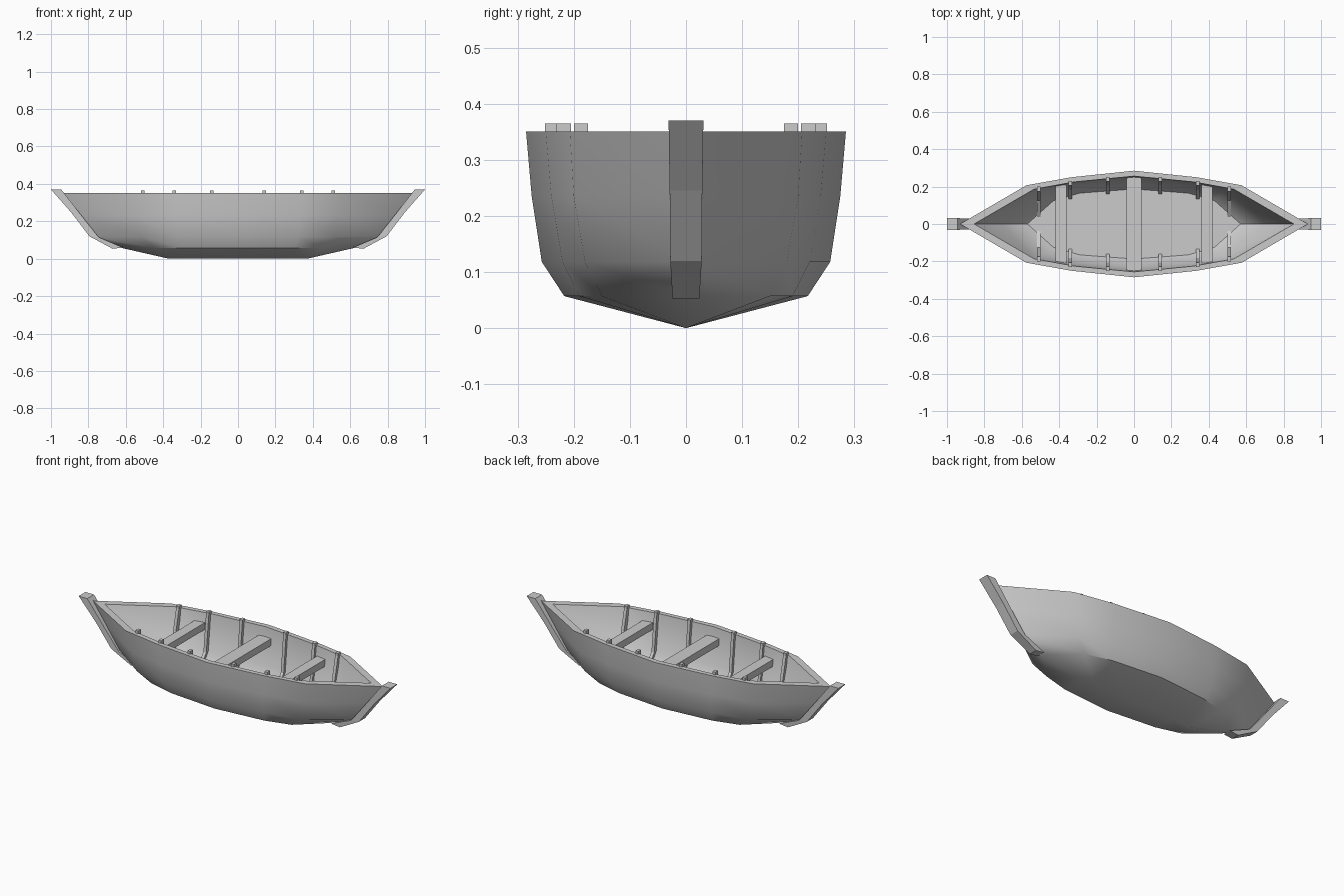
import bpy, bmesh

if "Cube" in bpy.data.objects:
    bpy.data.objects.remove(bpy.data.objects["Cube"])

# Quarter outlines (bow tip -> midship), one per height level
INNER = [
    (0.08, [(.57, 0), (.43, .125), (.29, .165), (0, .187)]),
    (0.14, [(.70, 0), (.48, .165), (.31, .205), (0, .235)]),
    (0.35, [(.855, 0), (.535, .186), (.32, .225), (0, .256)]),
]
OUTER = [
    (0.35, [(.93, 0), (.575, .207), (.335, .25), (0, .285)]),
    (0.235, [(.85, 0), (.55, .20), (.33, .24), (0, .275)]),
    (0.118, [(.77, 0), (.52, .18), (.32, .22), (0, .257)]),
    (0.057, [(.62, 0), (.45, .15), (.30, .19), (0, .217)]),
]


def finish(bm, name, smooth=None):
    bmesh.ops.remove_doubles(bm, verts=bm.verts, dist=1e-4)
    bmesh.ops.recalc_face_normals(bm, faces=bm.faces)
    me = bpy.data.meshes.new(name)
    bm.to_mesh(me)
    bm.free()
    ob = bpy.data.objects.new(name, me)
    bpy.context.collection.objects.link(ob)
    if smooth:
        bpy.ops.object.select_all(action='DESELECT')
        ob.select_set(True)
        bpy.context.view_layer.objects.active = ob
        bpy.ops.object.shade_smooth_by_angle(angle=smooth)
    return ob


def full_loop(q, z):
    """Mirror a quarter outline into a closed 12-point loop."""
    side = q + [(-x, y) for x, y in q[-2::-1]]
    pts = side + [(x, -y) for x, y in side[-2:0:-1]]
    return [(x, y, z) for x, y in pts]


def loft(bm, rings, cap_start=False, cap_end=False):
    vs = [[bm.verts.new(p) for p in r] for r in rings]
    n = len(vs[0])
    for a, b in zip(vs, vs[1:]):
        for i in range(n):
            bm.faces.new((a[i], a[(i + 1) % n], b[(i + 1) % n], b[i]))
    if cap_start:
        bm.faces.new(vs[0])
    if cap_end:
        bm.faces.new(vs[-1])


def inner_y(x, z):
    """Half-width of the inside wall at a given length and height."""
    def at(q):
        for (x1, y1), (x0, y0) in zip(q, q[1:]):
            if x0 <= abs(x) <= x1:
                return y0 + (y1 - y0) * (abs(x) - x0) / (x1 - x0)
        return 0
    for (z0, a), (z1, b) in zip(INNER, INNER[1:]):
        if z0 <= z <= z1:
            t = (z - z0) / (z1 - z0)
            return at(a) * (1 - t) + at(b) * t
    return at(INNER[-1][1])


# Hull shell: floor, inside wall, rim, outside wall, keel line
bm = bmesh.new()
rings = [full_loop(q, z) for z, q in INNER + OUTER]
keel = full_loop([(.62, 0), (.37, 0), (.25, 0), (0, 0)], 0)
rings.append([(x, y, .057 if abs(x) > .6 else 0) for x, y, z in keel])
loft(bm, rings, cap_start=True)
bmesh.ops.remove_doubles(bm, verts=bm.verts, dist=1e-4)
bmesh.ops.dissolve_degenerate(bm, edges=bm.edges, dist=1e-4)
finish(bm, "hull", 0.6)

# Stem posts at both ends
STEM = [((1, .37), (.945, .37), .031), ((.89, .245), (.84, .235), .029),
        ((.795, .12), (.745, .115), .028), ((.67, .053), (.615, .06), .024)]
for s, name in ((1, "bow_stem"), (-1, "stern_stem")):
    bm = bmesh.new()
    loft(bm, [[(s * o[0], -w, o[1]), (s * o[0], w, o[1]),
               (s * i[0], w, i[1]), (s * i[0], -w, i[1])]
              for o, i, w in STEM], True, True)
    finish(bm, name)

# Ribs following the inside wall on both sides
for x in (-.51, -.34, -.14, .14, .34, .51):
    for s, side in ((1, "back"), (-1, "front")):
        bm = bmesh.new()
        rings = []
        for z in (.08, .14, .24, .35, .365):
            y0, y1 = inner_y(x, z) + .009, inner_y(x, z) - .016
            rings.append([(x - .009, s * y0, z), (x + .009, s * y0, z),
                          (x + .009, s * y1, z), (x - .009, s * y1, z)])
        loft(bm, rings, True, True)
        finish(bm, f"rib_{side}")

# Bench seats spanning the hull
for x, w, name in ((-.39, .06, "seat_rear"), (0, .08, "seat_middle"), (.39, .06, "seat_fore")):
    h = inner_y(x, .28) + .006
    bm = bmesh.new()
    loft(bm, [[(x - w / 2, -h, z), (x + w / 2, -h, z), (x + w / 2, h, z), (x - w / 2, h, z)]
              for z in (.255, .295)], True, True)
    finish(bm, name)
